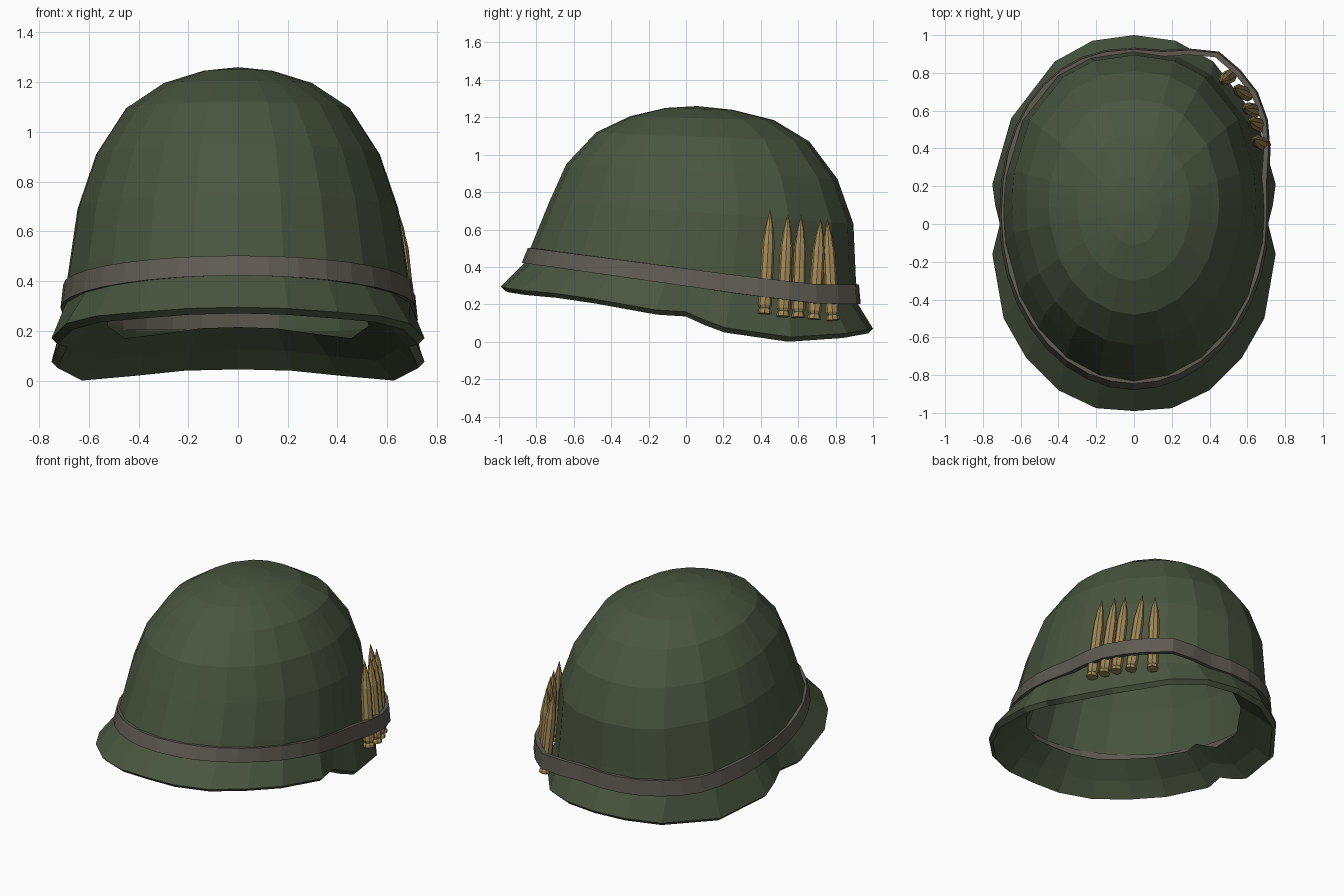
import bpy, bmesh, math
from mathutils import Vector

if "Cube" in bpy.data.objects:
    bpy.data.objects.remove(bpy.data.objects["Cube"])


def material(name, rgb):
    m = bpy.data.materials.new(name)
    m.diffuse_color = (*rgb, 1)
    m.use_nodes = True
    m.node_tree.nodes["Principled BSDF"].inputs["Base Color"].default_value = m.diffuse_color
    return m


green = material("green_paint", (0.068, 0.092, 0.05))
webbing = material("webbing", (0.115, 0.105, 0.082))
brass = material("brass", (0.36, 0.25, 0.095))


def loft(name, rings, mat, apex=None, base=False, loop=False):
    """Skin a list of closed rings with flat quads."""
    bm = bmesh.new()
    vr = [[bm.verts.new(p) for p in r] for r in rings]
    n = len(vr[0])
    pairs = list(zip(vr, vr[1:])) + ([(vr[-1], vr[0])] if loop else [])
    for a, b in pairs:
        for i in range(n):
            j = (i + 1) % n
            bm.faces.new((a[i], a[j], b[j], b[i]))
    if apex is not None:
        tip = bm.verts.new(apex)
        for i in range(n):
            bm.faces.new((vr[-1][i], vr[-1][(i + 1) % n], tip))
    if base:
        bm.faces.new(vr[0][::-1])
    me = bpy.data.meshes.new(name)
    bm.to_mesh(me)
    bm.free()
    me.materials.append(mat)
    ob = bpy.data.objects.new(name, me)
    bpy.context.collection.objects.link(ob)
    return ob


def dome_point(ring, phi):
    """Point on an egg-shaped tilted ring; phi = 0 at the front, 90 deg at +x."""
    yf, zf, yb, zb, hx, y_flat = ring
    s, c = math.sin(phi), -math.cos(phi)
    p = 2.0 if c < 0 else 2.25
    x = hx * math.copysign(abs(s) ** (2 / p), s)
    y = (yf + yb) / 2 + (yb - yf) / 2 * math.copysign(abs(c) ** (2 / p), c)
    t = min(1, (y - yf) / (y_flat - yf))
    return Vector((x, y, zf + (zb - zf) * t))


# Rim outline, right half from front to back, with the notch at the ear
half = [(0, -.99, .27), (.2, -.975, .265), (.4, -.88, .25), (.57, -.71, .235),
        (.69, -.5, .205), (.75, -.16, .145), (.71, 0, .135), (.735, .1, .09),
        (.75, .21, .05), (.65, .56, 0), (.42, .86, .02), (.22, .97, .04), (0, 1, .045)]
rim = [Vector(p) for p in half] + [Vector((-x, y, z)) for x, y, z in half[-2:0:-1]]
phis = [math.atan2(p.x / .75, -p.y) for p in rim]

# Crown rings: front y, front z, back y, back z, half width, y where the tilt ends
low = (-.865, .42, .92, .2, .70, .65)
mid = (-.82, .53, .908, .34, .685, .65)
crown = [low, mid,
         (-.73, .75, .895, .63, .645, .9),
         (-.64, .95, .81, .87, .57, .81),
         (-.48, 1.12, .66, 1.07, .45, .66),
         (-.30, 1.205, .47, 1.185, .30, .47),
         (-.11, 1.25, .25, 1.24, .14, .25)]

# Shell: inner turned-in skirt, bottom lip, outer lip, then the crown
rings = [[Vector((p.x * .70, p.y * .78, p.z + .17)) for p in rim],
         [Vector((p.x * .86, p.y * .89, p.z + .08)) for p in rim],
         [Vector((p.x * .965, p.y * .975, p.z)) for p in rim],
         [Vector((p.x, p.y, p.z + .025)) for p in rim]]
rings += [[dome_point(r, a) for a in phis] for r in crown]
loft("helmet_shell", rings, green, apex=(0, .06, 1.26))


# Band: thin strip around the shell, bulging over the cartridges
def bulge(deg):
    keys = [(98, 0), (115, .07), (126, .11), (150, .11), (168, 0)]
    for (a, u), (b, v) in zip(keys, keys[1:]):
        if a <= deg <= b:
            return u + (v - u) * (deg - a) / (b - a)
    return 0


def band_ring(k, offset):
    pts = []
    for i in range(36):
        a = math.radians(i * 10)
        p = dome_point(low, a).lerp(dome_point(mid, a), k)
        out = Vector((math.sin(a) / .7, -math.cos(a) / .9, 0)).normalized()
        pts.append(p + out * (offset + bulge(i * 10)))
    return pts


loft("helmet_band", [band_ring(.02, -.014), band_ring(.02, .014),
                     band_ring(.75, .014), band_ring(.75, -.014)], webbing, loop=True)

# Cartridges: faceted lathe profile (radius, fraction of length)
profile = [(.036, 0), (.036, .03), (.028, .05), (.037, .08), (.033, .68), (.025, .77), (.023, .82)]
cartridges = [((.69, .42, .15), (.635, .45, .71)),
              ((.675, .52, .135), (.61, .545, .69)),
              ((.645, .60, .13), (.585, .615, .68)),
              ((.60, .685, .12), (.535, .72, .66)),
              ((.51, .785, .115), (.465, .755, .66))]
for n, (foot, tip) in enumerate(cartridges):
    foot, tip = Vector(foot), Vector(tip)
    u = Vector((0, 1, 0)).cross(tip - foot).normalized()
    v = (tip - foot).cross(u).normalized()
    body = [[foot.lerp(tip, t) + r * (u * math.cos(k * math.tau / 8) + v * math.sin(k * math.tau / 8))
             for k in range(8)] for r, t in profile]
    loft(f"cartridge_{n + 1}", body, brass, apex=tip, base=True)
